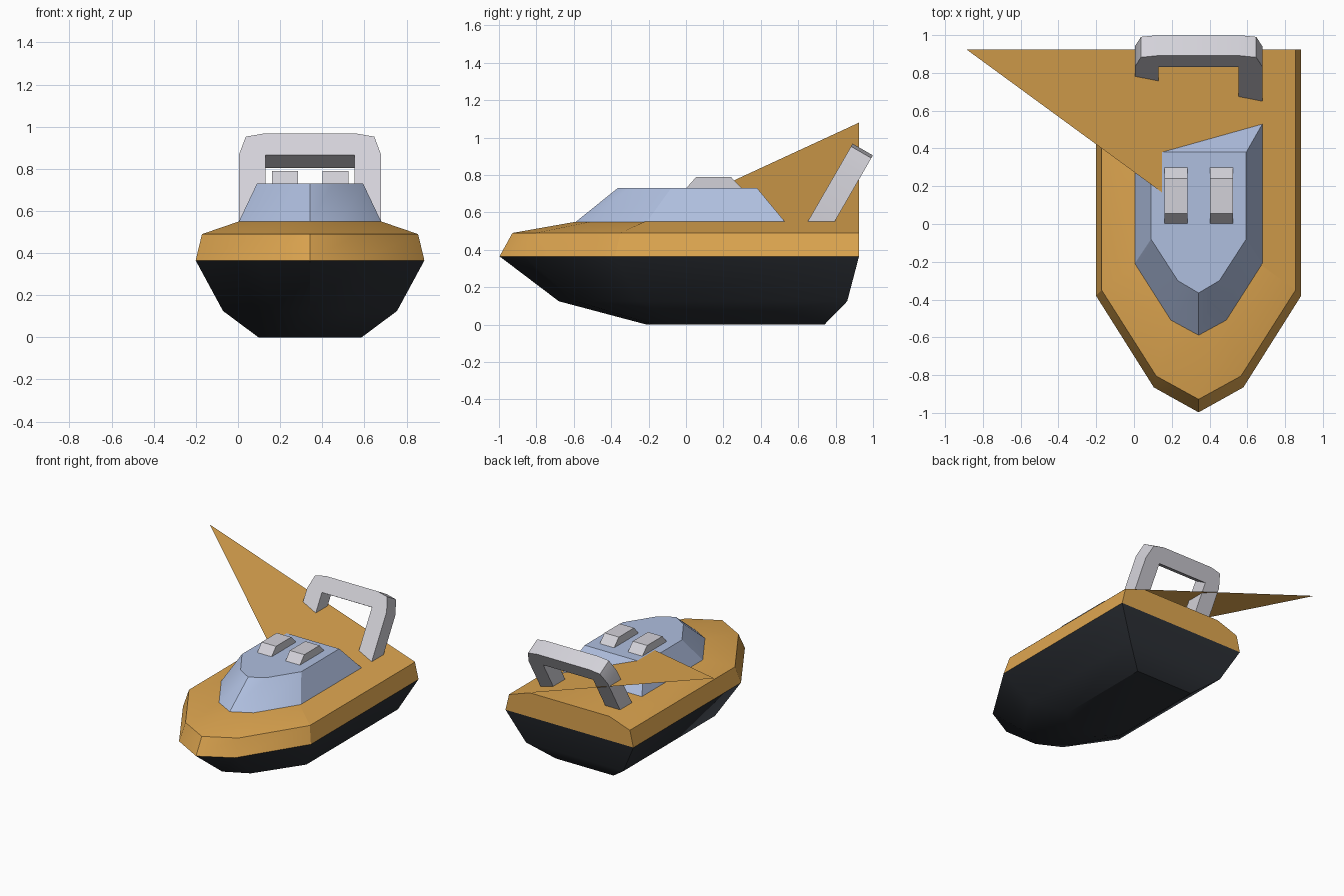
import bpy, bmesh, math

if "Cube" in bpy.data.objects:
    bpy.data.objects.remove(bpy.data.objects["Cube"])

CX = 0.342  # centreline of the boat


def material(name, rgb):
    m = bpy.data.materials.new(name)
    m.diffuse_color = (*rgb, 1)
    m.use_nodes = True
    m.node_tree.nodes["Principled BSDF"].inputs["Base Color"].default_value = m.diffuse_color
    return m


ORANGE = material("orange", (0.73, 0.38, 0.08))
DARK = material("dark grey", (0.025, 0.029, 0.036))
BLUE = material("pale blue", (0.43, 0.52, 0.74))
GREY = material("light grey", (0.65, 0.64, 0.69))


def finish(name, bm, mat, solid=True, smooth=30):
    if solid:
        bmesh.ops.recalc_face_normals(bm, faces=bm.faces)
    me = bpy.data.meshes.new(name)
    bm.to_mesh(me)
    bm.free()
    me.materials.append(mat)
    ob = bpy.data.objects.new(name, me)
    bpy.context.collection.objects.link(ob)
    bpy.ops.object.select_all(action='DESELECT')
    ob.select_set(True)
    bpy.context.view_layer.objects.active = ob
    bpy.ops.object.shade_smooth_by_angle(angle=math.radians(smooth))
    return ob


def boat_ring(bm, z, bow, sh_w, sh_y, side_w, side_y, back):
    """Seven-point boat outline: bow, shoulders, sides, stern."""
    half = [(sh_w, sh_y), (side_w, side_y), (side_w, back)]
    pts = [(0, bow)] + half + [(-x, y) for x, y in reversed(half)]
    return [bm.verts.new((CX + x, y, z)) for x, y in pts]


def loft(name, levels, mat):
    bm = bmesh.new()
    rings = [boat_ring(bm, *lv) for lv in levels]
    for a, b in zip(rings, rings[1:]):
        for i in range(7):
            j = (i + 1) % 7
            bm.faces.new((a[i], a[j], b[j], b[i]))
    bm.faces.new(rings[0][::-1])
    bm.faces.new(rings[-1])
    return finish(name, bm, mat)


def prism(name, a, b, mat):
    """Solid between two matching outlines."""
    bm = bmesh.new()
    va, vb = [bm.verts.new(p) for p in a], [bm.verts.new(p) for p in b]
    n = len(a)
    for i in range(n):
        j = (i + 1) % n
        bm.faces.new((va[i], va[j], vb[j], vb[i]))
    bm.faces.new(va[::-1])
    bm.faces.new(vb)
    return finish(name, bm, mat)


# Hull, deck and cabin: stacked outlines
rim = (0.365, -0.997, 0.237, -0.865, 0.543, -0.38, 0.925)
loft("hull", [
    (0.0, -0.21, 0.107, -0.17, 0.245, -0.03, 0.74),
    (0.125, -0.68, 0.18, -0.59, 0.413, -0.25, 0.862),
    rim], DARK)
loft("deck", [
    rim,
    (0.49, -0.928, 0.224, -0.805, 0.513, -0.35, 0.925),
    (0.55, -0.59, 0.147, -0.51, 0.338, -0.21, 0.925)], ORANGE)
loft("cabin", [
    (0.549, -0.59, 0.147, -0.51, 0.338, -0.21, 0.53),
    (0.73, -0.365, 0.11, -0.30, 0.252, -0.08, 0.38)], BLUE)

# Sloping thin fin: continues the right deck edge up past the left side
bm = bmesh.new()
bm.faces.new([bm.verts.new(p) for p in (
    (0.855, -0.35, 0.491), (0.855, 0.925, 0.491), (-0.888, 0.925, 1.08))])
finish("slanted_fin", bm, ORANGE, solid=False)

# Roof vents
vent = [(0.0, 0.728), (0.055, 0.79), (0.24, 0.79), (0.30, 0.728)]
for side, x in (("left", 0.162), ("right", 0.402)):
    prism(side + "_roof_vent", [(x, y, z) for y, z in vent],
          [(x + 0.122, y, z) for y, z in vent], GREY)

# Arch leaning back 60 degrees: half profile (x, distance up the leg)
half = [(0.212, 0.0), (0.338, 0.0), (0.338, 0.364), (0.305, 0.465), (0.22, 0.482)]
inner = (0.212, 0.364)
outline = ([inner] + half + [(-x, u) for x, u in reversed(half)]
           + [(-inner[0], inner[1])])
c, s = math.cos(math.radians(60)), math.sin(math.radians(60))


def arch_side(t):
    return [(CX + x, 0.65 + u * c + t * s, 0.55 + u * s - t * c) for x, u in outline]


prism("rear_arch", arch_side(0), arch_side(0.125), GREY)
